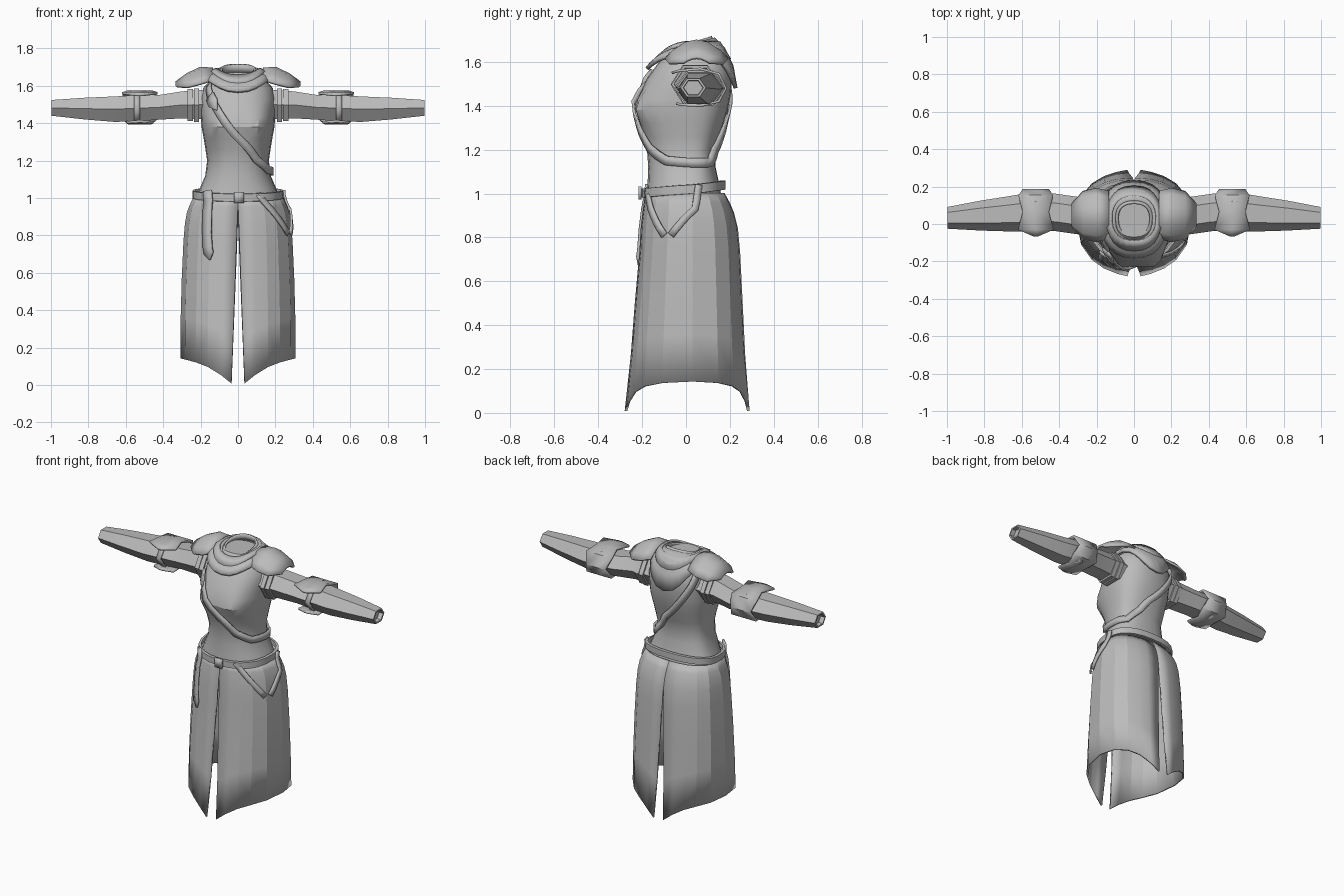
import bpy, bmesh, math
from mathutils import Vector

if "Cube" in bpy.data.objects:
    bpy.data.objects.remove(bpy.data.objects["Cube"])

cloth = bpy.data.materials.new("grey_cloth")
cloth.use_nodes = True
GREY = (0.5, 0.5, 0.5, 1)
cloth.diffuse_color = GREY
cloth.node_tree.nodes["Principled BSDF"].inputs["Base Color"].default_value = GREY


def loft(name, rows, closed=False, caps=False, thick=0, angle=28):
    """Skin rows of points; closed joins each row into a ring."""
    bm = bmesh.new()
    grid = [[bm.verts.new(p) for p in row] for row in rows]
    n = len(rows[0])
    for r, s in zip(grid, grid[1:]):
        for i in range(n if closed else n - 1):
            j = (i + 1) % n
            bm.faces.new((r[i], r[j], s[j], s[i]))
    if caps:
        bm.faces.new(grid[0])
        bm.faces.new(grid[-1])
    bmesh.ops.remove_doubles(bm, verts=bm.verts, dist=0.0005)
    bmesh.ops.recalc_face_normals(bm, faces=bm.faces)
    me = bpy.data.meshes.new(name)
    bm.to_mesh(me)
    bm.free()
    me.materials.append(cloth)
    ob = bpy.data.objects.new(name, me)
    bpy.context.collection.objects.link(ob)
    if thick:
        m = ob.modifiers.new("thickness", "SOLIDIFY")
        m.thickness, m.offset = thick, 0
    bpy.ops.object.select_all(action="DESELECT")
    ob.select_set(True)
    bpy.context.view_layer.objects.active = ob
    bpy.ops.object.shade_smooth_by_angle(angle=math.radians(angle))
    return ob


def lerp_table(table, z):
    """Interpolate rows of (z, half width, front y, back y)."""
    z = max(table[0][0], min(table[-1][0], z))
    for lo, hi in zip(table, table[1:]):
        if z <= hi[0]:
            t = (z - lo[0]) / (hi[0] - lo[0])
            return [a + (b - a) * t for a, b in zip(lo[1:], hi[1:])]


def power(v, p=0.85):
    return math.copysign(abs(v) ** p, v)


def oval(deg, z, size, off=0.0):
    """Point on a rounded cross-section; -90 degrees is the front."""
    w, f, b = size
    c, s = power(math.cos(math.radians(deg))), power(math.sin(math.radians(deg)))
    mid = 0.03
    depth = (mid - f if s < 0 else b - mid) + off
    return Vector(((w + off) * c, mid + depth * s, z))


TORSO = [(0.97, 0.235, -0.18, 0.165), (1.05, 0.205, -0.175, 0.15),
         (1.12, 0.175, -0.172, 0.135), (1.2, 0.165, -0.178, 0.132), (1.3, 0.18, -0.2, 0.165),
         (1.38, 0.195, -0.212, 0.19), (1.45, 0.2, -0.208, 0.205),
         (1.53, 0.2, -0.175, 0.21), (1.59, 0.185, -0.13, 0.2),
         (1.64, 0.14, -0.095, 0.17), (1.67, 0.1, -0.07, 0.12)]
SKIRT = [(0.0, 0.302, -0.275, 0.285), (0.14, 0.302, -0.255, 0.27), (0.45, 0.3, -0.232, 0.255),
         (0.75, 0.287, -0.205, 0.24), (0.85, 0.28, -0.2, 0.23),
         (0.93, 0.266, -0.19, 0.208), (1.0, 0.235, -0.18, 0.17)]


def torso(deg, z, off=0.0):
    p = oval(deg, z, lerp_table(TORSO, z), off)
    for side in (-125, -55):
        d = ((deg - side) / 26) ** 2 + ((z - 1.385) / 0.075) ** 2
        p.y -= 0.045 * math.exp(-d)
    return p


def skirt(deg, z, off=0.0):
    return oval(deg, z, lerp_table(SKIRT, z), off)


def ribbon(name, points, width, thick=0.012, point_end=False):
    """Flat band standing on the body, following a path."""
    rows = []
    for i, p in enumerate(points):
        tan = (points[min(i + 1, len(points) - 1)] - points[max(i - 1, 0)]).normalized()
        out = Vector((p.x, p.y - 0.03, 0)).normalized()
        w = 0.08 * width if point_end and i == len(points) - 1 else width
        side = tan.cross(out).normalized() * w / 2
        rows.append([p + side, p - side])
    return loft(name, rows, thick=thick)


def path(surface, knots, off, steps=4):
    pts = []
    for (a, z), (b, y) in zip(knots, knots[1:]):
        pts += [surface(a + (b - a) * k / steps, z + (y - z) * k / steps, off) for k in range(steps)]
    return pts + [surface(*knots[-1], off)]


# bodice
heights = (0.97, 1.05, 1.12, 1.2, 1.26, 1.32, 1.38, 1.43, 1.48, 1.53, 1.59, 1.64, 1.67)
loft("bodice", [[torso(a, z) for a in range(-180, 180, 15)] for z in heights],
     closed=True, caps=True)

# skirt panels, open at the front and back
columns = (-90, -76, -62, -46, -25, 0, 25, 46, 62, 76, 90)
for sx, side in ((1, "left"), (-1, "right")):
    rows = []
    for t in (0, 0.05, 0.09, 0.16, 0.27, 0.5, 0.75, 1):
        row = []
        for a in columns:
            foot = abs(skirt(a, 0.1).x)
            hem = max(0.008, min(0.015 + 0.63 * (foot - 0.03), 0.11 + 0.27 * (foot - 0.18)))
            z = 1.0 + (hem - 1.0) * t
            p = skirt(a, z)
            if abs(a) == 90:
                top = 0.97 if a < 0 else 0.88
                p.x = max(0, 0.035 * (top - z) / top)
            p.x *= sx
            row.append(p)
        rows.append(row)
    loft(side + "_skirt_panel", rows, thick=0.012, angle=14)

# neck collar and cowl with a pointed hem front and back
ring = range(-180, 180, 15)


def tilted(size, front, mid, back, sharp=1.0):
    pts = []
    for a in ring:
        s = math.sin(math.radians(a))
        end = front if s < 0 else back
        pts.append(oval(a, mid + (end - mid) * abs(s) ** sharp, size))
    return pts


loft("neck_collar", [tilted((0.115, -0.1, 0.14), 1.6, 1.64, 1.66),
                     tilted((0.088, -0.066, 0.112), 1.662, 1.69, 1.715)], True, thick=0.012)
loft("neck_lining", [tilted((0.088, -0.066, 0.112), 1.63, 1.65, 1.67),
                     tilted((0.04, -0.03, 0.06), 1.63, 1.64, 1.65)], True, caps=True)
loft("cowl", [tilted((0.1, -0.082, 0.125), 1.645, 1.685, 1.705, 1.5),
              tilted((0.125, -0.115, 0.17), 1.625, 1.672, 1.66, 2),
              tilted((0.155, -0.155, 0.208), 1.595, 1.655, 1.58, 2.5),
              tilted((0.175, -0.178, 0.226), 1.568, 1.63, 1.48, 3)], True, thick=0.018)
loft("cowl_fold", [tilted((0.118, -0.09, 0.15), 1.655, 1.69, 1.69, 2),
                   tilted((0.145, -0.14, 0.2), 1.61, 1.675, 1.61, 2.5)], True, thick=0.014)

# sash over the right shoulder
sash = [(-145, 1.61), (-125, 1.51), (-88, 1.31), (-60, 1.205), (-30, 1.15), (0, 1.14),
        (40, 1.14), (70, 1.22), (100, 1.36), (130, 1.5), (150, 1.6)]
ribbon("sash", path(torso, sash, 0.012), 0.042)
ribbon("sash_buckle", path(torso, [(-130, 1.545), (-117, 1.47)], 0.022, 2), 0.065, point_end=True)

# waist belt, dipping at the front
rows = []
for off, dz in ((0.0, -0.022), (0.016, -0.02), (0.016, 0.02), (0.0, 0.022)):
    rows.append([oval(a, 1.02 + 0.018 * math.sin(math.radians(a)) + dz, (0.228, -0.188, 0.165), off)
                 for a in ring])
loft("waist_belt", rows, closed=True)
buckle = [oval(a, 1.002, (0.228, -0.188, 0.165), 0.022) for a in (-93, -89, -85)]
ribbon("belt_buckle", buckle, 0.06, 0.014)

# hanging belt end and side hangers
ribbon("belt_tail", path(skirt, [(-126, 1.04), (-121, 0.93), (-118, 0.74), (-115, 0.67)], 0.022, 2),
       0.056, point_end=True)
ribbon("front_hanger", path(skirt, [(-68, 1.02), (-52, 0.93), (-28, 0.81)], 0.014), 0.032)
ribbon("rear_hanger", path(skirt, [(8, 1.04), (2, 0.93), (-20, 0.81)], 0.014), 0.032)


def hexagon(x, y, z, ry, rz, sx):
    return [(sx * x, y + ry * math.cos(math.radians(a)), z + rz * math.sin(math.radians(a)) / 0.866)
            for a in range(0, 360, 60)]


SLEEVE = [(0.15, 0.04, 1.5, 0.1, 0.08), (0.3, 0.045, 1.498, 0.1, 0.072),
          (0.42, 0.062, 1.485, 0.1, 0.066), (0.54, 0.065, 1.48, 0.105, 0.07),
          (0.66, 0.055, 1.475, 0.095, 0.068), (0.82, 0.045, 1.478, 0.08, 0.058),
          (0.998, 0.033, 1.482, 0.058, 0.042), (0.998, 0.033, 1.482, 0.046, 0.033),
          (0.97, 0.033, 1.482, 0.044, 0.031)]
# elbow guard section: y, z and half width, wrapping over the back
GUARD = [(-0.065, 1.55, 0.012), (-0.03, 1.56, 0.095), (0.065, 1.568, 0.07), (0.15, 1.545, 0.092),
         (0.182, 1.48, 0.07), (0.15, 1.42, 0.09), (0.065, 1.4, 0.062), (-0.02, 1.405, 0.072),
         (-0.045, 1.41, 0.012)]
# shoulder plate: x, centre height, edge height, half depth
PLATE = [(0.135, 1.69, 1.63, 0.125), (0.2, 1.695, 1.61, 0.14),
         (0.27, 1.662, 1.592, 0.125), (0.33, 1.618, 1.595, 0.06)]

for sx, side in ((1, "left"), (-1, "right")):
    loft(side + "_sleeve", [hexagon(*s, sx) for s in SLEEVE], closed=True, caps=True)
    for x, r in ((0.222, 0.112), (0.255, 0.108)):
        band = [hexagon(x + dx, 0.042, 1.497, r - d, r * 0.8 - d, sx)
                for dx, d in ((-0.014, 0.012), (-0.014, 0), (0.014, 0), (0.014, 0.012))]
        loft(side + "_arm_band", band, closed=True)
    strap = [hexagon(0.54 + dx, 0.063, 1.48, 0.115, 0.076, sx) for dx in (-0.016, 0.016)]
    loft(side + "_elbow_strap", strap, closed=True, thick=0.008)
    guard = [[(sx * (0.525 + k * w), y, z) for k in (-1, 0, 1)] for y, z, w in GUARD]
    loft(side + "_elbow_guard", guard, thick=0.012)
    plate = [[(sx * x, 0.048 + d * k, e + (h - e) * (1 - k * k)) for k in (-1, -0.75, -0.35, 0, 0.35, 0.75, 1)]
             for x, h, e, d in PLATE]
    loft(side + "_shoulder_plate", plate, thick=0.014)
